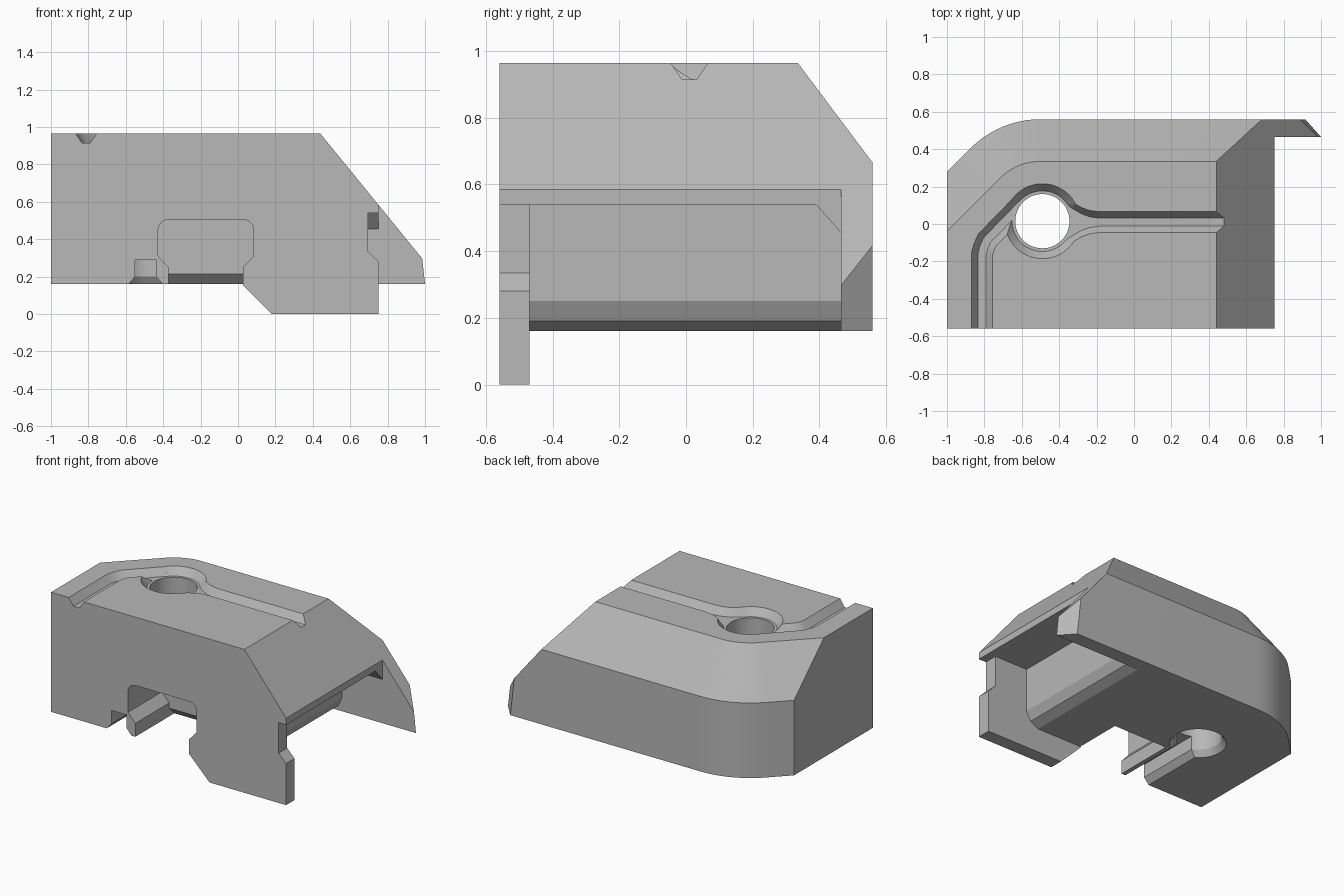
import bpy, bmesh, math
from mathutils import Vector

cube = bpy.data.objects.get("Cube")
if cube:
    bpy.data.objects.remove(cube, do_unlink=True)

grey = bpy.data.materials.new("matte grey")
grey.use_nodes = True
colour = (0.48, 0.48, 0.48, 1)
grey.diffuse_color = colour
grey.node_tree.nodes["Principled BSDF"].inputs["Base Color"].default_value = colour

HOLE = Vector((-0.49, 0.015))


def to_object(bm, name):
    bmesh.ops.recalc_face_normals(bm, faces=bm.faces)
    mesh = bpy.data.meshes.new(name)
    bm.to_mesh(mesh)
    bm.free()
    mesh.materials.append(grey)
    obj = bpy.data.objects.new(name, mesh)
    bpy.context.collection.objects.link(obj)
    return obj


def loft(name, rings):
    """Skin closed rings of equal length and cap both ends."""
    bm = bmesh.new()
    loops = [[bm.verts.new(p) for p in ring] for ring in rings]
    for a, b in zip(loops, loops[1:]):
        for i in range(len(a)):
            j = (i + 1) % len(a)
            bm.faces.new((a[i], a[j], b[j], b[i]))
    bm.faces.new(loops[0])
    bm.faces.new(loops[-1])
    return to_object(bm, name)


def prism_y(name, profile, y0, y1):
    return loft(name, [[(x, y, z) for x, z in profile] for y in (y0, y1)])


def prism_x(name, profile, x0, x1):
    return loft(name, [[(x, y, z) for y, z in profile] for x in (x0, x1)])


def round_stack(name, levels, sides=64):
    """Stack of circles about the hole axis, as (radius, height)."""
    turn = [math.tau * i / sides for i in range(sides)]
    return loft(name, [[(HOLE.x + r * math.cos(a), HOLE.y + r * math.sin(a), z)
                        for a in turn] for r, z in levels])


def groove(name, path):
    """Tapered channel along (x, y, extra half width) points."""
    pts = [Vector(p[:2]) for p in path]
    rings = []
    for i, p in enumerate(pts):
        before = (p - pts[i - 1]).normalized() if i else None
        after = (pts[i + 1] - p).normalized() if i + 1 < len(pts) else before
        before = before or after
        t = (before + after).normalized()
        side = Vector((-t.y, t.x)) / t.dot(after)
        rings.append([(*(p + side * s * (w + path[i][2])), z) for s, w, z in
                      ((-1, 0.08, 1.0), (-1, 0.022, 0.915), (1, 0.022, 0.915), (1, 0.08, 1.0))])
    return loft(name, rings)


def cut(target, cutter):
    mod = target.modifiers.new("cut", "BOOLEAN")
    mod.operation = "DIFFERENCE"
    mod.solver = "EXACT"
    mod.object = cutter
    bpy.context.view_layer.objects.active = target
    bpy.ops.object.modifier_apply(modifier=mod.name)
    bpy.data.objects.remove(cutter, do_unlink=True)


# Outer hull: rounded back corner, sloping back
def outline(radius, z):
    c = Vector((-0.5, 0.03))
    arc = [(c.x + radius * math.cos(a), c.y + radius * math.sin(a), z)
           for a in [math.radians(90 + 45 * i / 12) for i in range(13)]]
    end = arc[-1]
    return [(-1, -0.56, z), (1.2, -0.56, z), (1.2, c.y + radius, z), *arc,
            (-1, end[1] - (end[0] + 1), z)]


bm = bmesh.new()
for radius, z in ((0.53, 0.0), (0.53, 0.665), (0.305, 0.965)):
    for p in outline(radius, z):
        bm.verts.new(p)
bmesh.ops.convex_hull(bm, input=bm.verts[:])
bmesh.ops.dissolve_limit(bm, angle_limit=0.01, verts=bm.verts[:], edges=bm.edges[:])
# Sloping right side and slanted tip of the back flange
for point, normal in (((0.44, 0, 0.965), (0.38, 0, 0.31)),
                      ((1.0, 0.465, 0.16), (0.09, 0.08, 0.01))):
    bmesh.ops.bisect_plane(bm, geom=bm.verts[:] + bm.edges[:] + bm.faces[:], dist=1e-5,
                           plane_co=point, plane_no=normal, clear_outer=True)
    bmesh.ops.holes_fill(bm, edges=[e for e in bm.edges if e.is_boundary])
body = to_object(bm, "body")

# Underside and side cavity between front plate and back flange
cut(body, prism_y("cavity", [(-1.2, -0.2), (1.3, -0.2), (1.3, 1.2), (0.75, 1.2), (0.75, 0.54),
                             (0.45, 0.54), (0.45, 0.25), (0.42, 0.19), (0.36, 0.16),
                             (-1.2, 0.16)], -0.47, 0.465))
cut(body, prism_y("flange_bottom", [(-1.2, -0.2), (1.3, -0.2), (1.3, 0.16), (-1.2, 0.16)],
                  0.4, 0.8))
# Front plate outline
cut(body, prism_y("plate_lower_left", [(-1.2, -0.2), (-1.2, 0.16), (0.02, 0.16), (0.38, -0.2)],
                  -0.8, -0.4))
cut(body, prism_y("plate_right", [(0.75, -0.2), (0.75, 0.28), (0.695, 0.335), (0.695, 0.54),
                                  (0.75, 0.54), (0.75, 1.2), (1.3, 1.2), (1.3, -0.2)],
                  -0.8, -0.4))

# Front notch with rounded top corners, and the bevel at its back
half = [(0.2, 0.0), (0.2, 0.25), (0.255, 0.31)]
half += [(0.2 + 0.055 * math.cos(a), 0.45 + 0.055 * math.sin(a))
         for a in [math.radians(15 * i) for i in range(7)]]
notch = [(x - 0.172, z) for x, z in half] + [(-x - 0.172, z) for x, z in reversed(half)]
cut(body, prism_y("notch", notch, -0.8, -0.2))
cut(body, prism_x("notch_bevel", [(-0.25, 0.215), (-0.2, 0.215), (-0.1, 0.115), (-0.25, 0.115)],
                  -0.372, 0.028))

# Lower slot running from the front to the hole
cut(body, prism_y("slot", [(-0.62, 0.12), (-0.55, 0.2), (-0.55, 0.29), (-0.437, 0.29),
                           (-0.437, 0.2), (-0.367, 0.12)], -0.8, HOLE.y))

# Through hole with a bowl above and a flare below
cut(body, round_stack("hole", [(0.2, 0.12), (0.145, 0.2), (0.145, 0.915), (0.162, 0.9151),
                               (0.227, 1.0)]))

# Top grooves leading to the hole
cut(body, groove("front_groove", [(-0.812, -0.8, 0), (-0.812, -0.16, 0), (-0.803, -0.125, 0),
                                  (-0.785, -0.085, 0), (-0.6, 0.105, 0)]))
cut(body, groove("right_groove", [(-0.36, 0.01, 0.07), (-0.32, 0.01, 0.045), (-0.28, 0.01, 0.022),
                                  (-0.24, 0.01, 0.007), (-0.19, 0.01, 0), (0.7, 0.01, 0)]))

# Gusset between roof underside and flange
gusset = prism_x("flange_gusset", [(0.39, 0.54), (0.465, 0.54), (0.465, 0.455)], 0.45, 0.75)

for obj in (body, gusset):
    bpy.ops.object.select_all(action="DESELECT")
    obj.select_set(True)
    bpy.context.view_layer.objects.active = obj
    bpy.ops.object.shade_smooth_by_angle(angle=math.radians(25))
